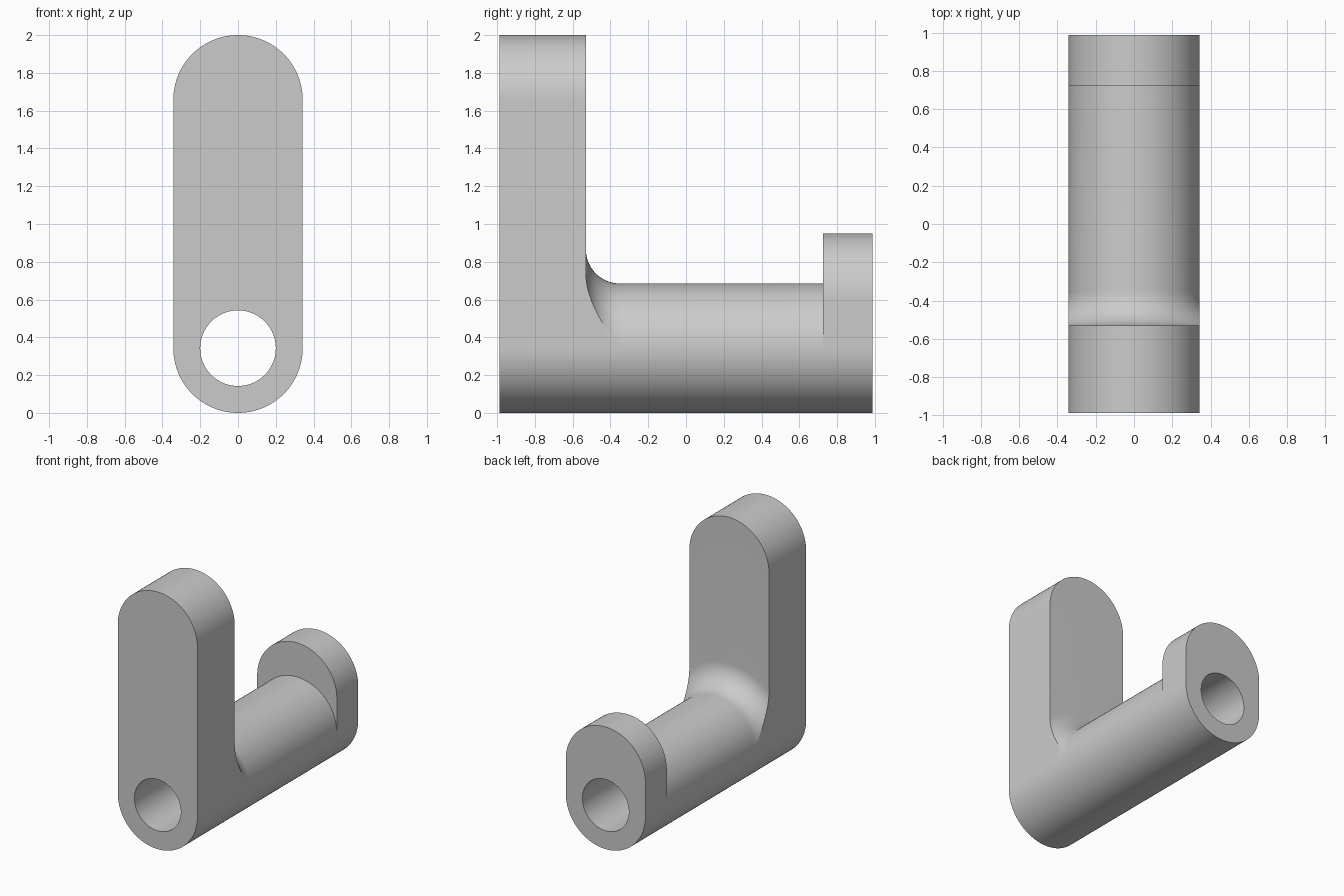
import bpy, bmesh
from math import cos, sin, pi, sqrt, acos

if "Cube" in bpy.data.objects:
    bpy.data.objects.remove(bpy.data.objects["Cube"], do_unlink=True)

R, BORE, HALF = 0.3425, 0.2, 0.9875   # tube radius, bore radius, half length
PLATE_Y, LUG_Y, FILLET = -0.53, 0.725, 0.18
SEG = 64                              # segments per half turn

grey = bpy.data.materials.new("plain grey")
grey.use_nodes = True
grey.diffuse_color = (0.6, 0.6, 0.6, 1)
grey.node_tree.nodes["Principled BSDF"].inputs["Base Color"].default_value = (0.6, 0.6, 0.6, 1)


def outline(y, centre, radius, start):
    """Upper arc clipped to the tube width, closed by the round lower half."""
    upper = [start + (pi - 2 * start) * i / SEG for i in range(SEG + 1)]
    lower = [pi + pi * i / SEG for i in range(SEG + 1)]
    return ([(radius * cos(a), y, R + centre + radius * sin(a)) for a in upper]
            + [(R * cos(a), y, R + R * sin(a)) for a in lower])


def slot(y, height):
    return outline(y, height, R, 0)


def flare(y, radius):
    return outline(y, 0, radius, acos(min(1, R / radius)))


def bore(y):
    s = BORE / R
    return [(x * s, y, R + (z - R) * s) for x, y, z in slot(y, 0)]


# Outer skin from front to back, then back through the bore
plate_rise, lug_rise = 2 - 2 * R, 0.95 - 2 * R
stations = [slot(-HALF, plate_rise), slot(PLATE_Y, plate_rise)]
for i in range(17):
    t = pi / 2 * i / 16
    stations.append(flare(PLATE_Y + FILLET * (1 - cos(t)), R + FILLET * (1 - sin(t))))
stations += [slot(LUG_Y, 0), slot(LUG_Y, lug_rise), slot(HALF, lug_rise),
             bore(HALF), bore(-HALF)]

bm = bmesh.new()
rings = [[bm.verts.new(p) for p in ring] for ring in stations]
for a, b in zip(rings, rings[1:] + rings[:1]):
    for i in range(len(a)):
        j = (i + 1) % len(a)
        bm.faces.new((a[i], a[j], b[j], b[i]))

# Drop the flat slivers where neighbouring outlines coincide
slivers = [f for f in bm.faces if f.calc_area() < 1e-8]
bmesh.ops.delete(bm, geom=slivers, context="FACES")
bmesh.ops.remove_doubles(bm, verts=bm.verts, dist=1e-5)
bmesh.ops.recalc_face_normals(bm, faces=bm.faces)

mesh = bpy.data.meshes.new("lever_bracket")
bm.to_mesh(mesh)
bm.free()
mesh.materials.append(grey)
bracket = bpy.data.objects.new("lever_bracket", mesh)
bpy.context.collection.objects.link(bracket)

bpy.ops.object.select_all(action="DESELECT")
bracket.select_set(True)
bpy.context.view_layer.objects.active = bracket
bpy.ops.object.shade_smooth_by_angle(angle=pi / 6)
